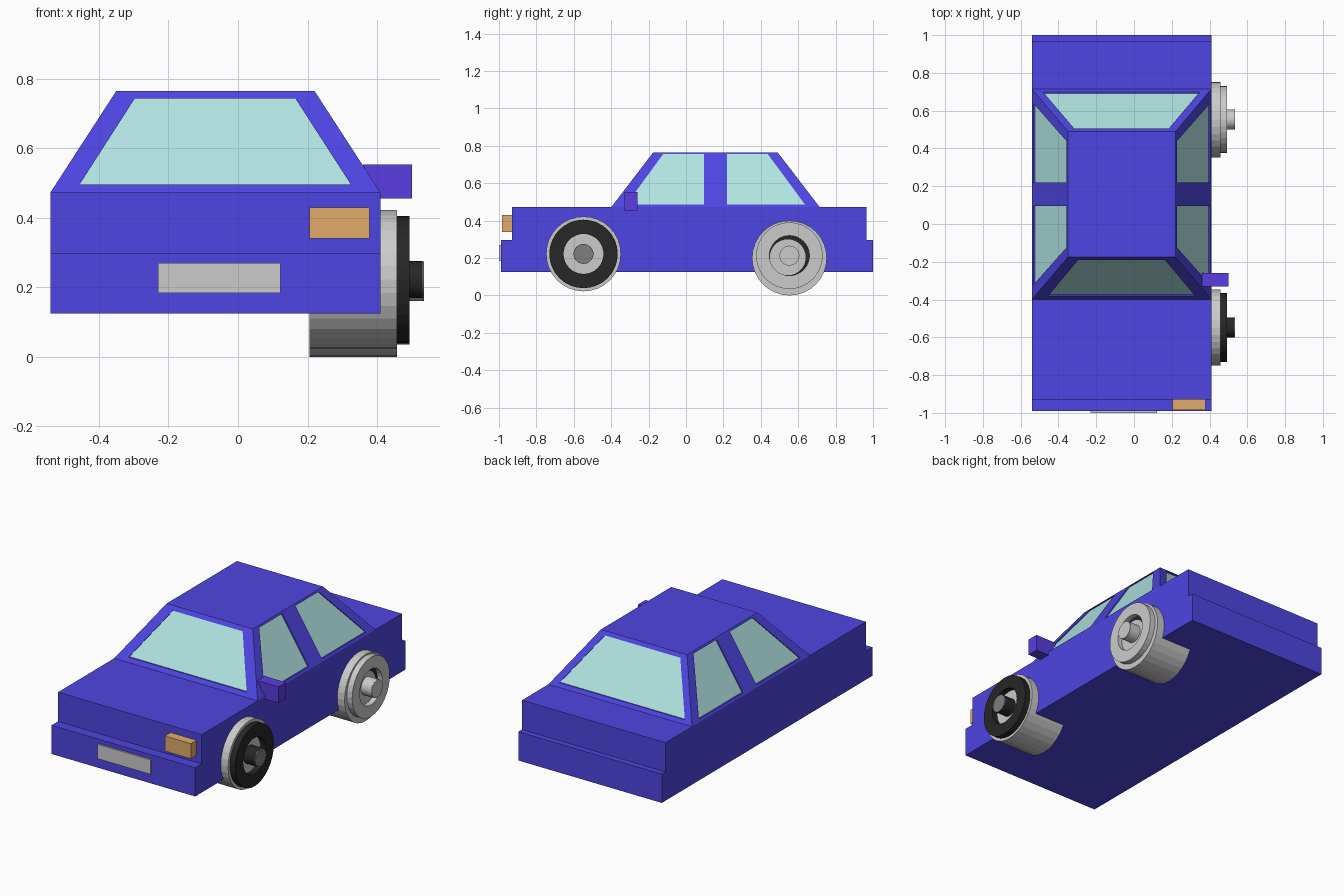
import bpy, bmesh, math
from mathutils import Matrix

if "Cube" in bpy.data.objects:
    bpy.data.objects.remove(bpy.data.objects["Cube"])

X0, X1 = -0.54, 0.41          # body sides
ZB, ZT = 0.472, 0.765         # cabin base and roof heights


def material(name, rgb):
    m = bpy.data.materials.new(name)
    m.diffuse_color = (*rgb, 1)
    m.use_nodes = True
    m.node_tree.nodes["Principled BSDF"].inputs["Base Color"].default_value = m.diffuse_color
    return m


BLUE = material("blue_paint", (0.076, 0.06, 0.76))
GLASS = material("window_glass", (0.434, 0.775, 0.752))
AMBER = material("amber_lamp", (0.76, 0.41, 0.144))
PURPLE = material("mirror_paint", (0.102, 0.047, 0.76))
BLACK = material("black_rubber", (0.02, 0.02, 0.02))
DARK = material("dark_grey", (0.21, 0.21, 0.21))


def finish(name, bm, mat=None):
    bmesh.ops.recalc_face_normals(bm, faces=bm.faces)
    me = bpy.data.meshes.new(name)
    bm.to_mesh(me)
    bm.free()
    ob = bpy.data.objects.new(name, me)
    bpy.context.collection.objects.link(ob)
    if mat:
        me.materials.append(mat)
    return ob


def loft(bm, a, b):
    """Closed solid between two matching outlines."""
    va, vb = [bm.verts.new(p) for p in a], [bm.verts.new(p) for p in b]
    n = len(a)
    bm.faces.new(va)
    bm.faces.new(vb)
    for i in range(n):
        j = (i + 1) % n
        bm.faces.new((va[i], va[j], vb[j], vb[i]))


def rect(x0, x1, y0, y1, z):
    return [(x0, y0, z), (x1, y0, z), (x1, y1, z), (x0, y1, z)]


def box(name, x0, x1, y0, y1, z0, z1, mat=None):
    bm = bmesh.new()
    loft(bm, rect(x0, x1, y0, y1, z0), rect(x0, x1, y0, y1, z1))
    return finish(name, bm, mat)


# Body: stepped side profile swept across the width
profile = [(-0.99, 0.125), (1.0, 0.125), (1.0, 0.297), (0.965, 0.297),
           (0.965, ZB), (-0.93, ZB), (-0.93, 0.297), (-0.99, 0.297)]
bm = bmesh.new()
loft(bm, [(X0, y, z) for y, z in profile], [(X1, y, z) for y, z in profile])
finish("body", bm, BLUE)

# Cabin: tapered block
bm = bmesh.new()
loft(bm, rect(X0, X1, -0.40, 0.715, ZB), rect(-0.35, 0.22, -0.175, 0.49, ZT))
cabin = finish("cabin", bm, BLUE)

# Window outlines on each sloping side
SIDES = {"front": (-0.40, -0.175), "back": (0.715, 0.49),
         "left": (X0, -0.35), "right": (X1, 0.22)}


def on_side(side, u, z, out):
    """Point on a sloping cabin side, pushed outward by out."""
    base, top = SIDES[side]
    v = base + (top - base) * (z - ZB) / (ZT - ZB)
    v += out if base > top else -out
    return (u, v, z) if side in ("front", "back") else (v, u, z)


front_side = [(-0.32, 0.485), (0.095, 0.485), (0.095, 0.755), (-0.123, 0.755)]
rear_side = [(0.22, 0.485), (0.637, 0.485), (0.438, 0.755), (0.22, 0.755)]
windows = [
    ("windscreen", "front", [(-0.456, 0.495), (0.325, 0.495), (0.165, 0.743), (-0.297, 0.743)]),
    ("rear_window", "back", [(-0.482, 0.492), (0.348, 0.492), (0.184, 0.745), (-0.316, 0.745)]),
]
for side in ("left", "right"):
    windows += [(side + "_front_window", side, front_side),
                (side + "_rear_window", side, rear_side)]

# Recessed openings cut in one go, then glass set into them
DEPTH = 0.012
bm = bmesh.new()
for _, side, pts in windows:
    loft(bm, [on_side(side, u, z, -DEPTH) for u, z in pts],
         [on_side(side, u, z, 0.03) for u, z in pts])
cutter = finish("window_cutter", bm)
cutter.hide_render = True
mod = cabin.modifiers.new("openings", "BOOLEAN")
mod.operation, mod.solver, mod.object = "DIFFERENCE", "EXACT", cutter
bpy.context.view_layer.objects.active = cabin
bpy.ops.object.modifier_apply(modifier=mod.name)
bpy.data.objects.remove(cutter)

for name, side, pts in windows:
    bm = bmesh.new()
    loft(bm, [on_side(side, u, z, -DEPTH - 0.005) for u, z in pts],
         [on_side(side, u, z, -DEPTH + 0.004) for u, z in pts])
    finish(name, bm, GLASS)

# Lamp, number plate panel and door mirror
box("headlight", 0.205, 0.378, -0.985, -0.925, 0.34, 0.43, AMBER)
box("plate_panel", -0.23, 0.122, -1.0, -0.985, 0.184, 0.27)
box("door_mirror", 0.36, 0.50, -0.33, -0.26, 0.455, 0.553, PURPLE)


def lathe(name, y, z, outline, mat=None, closed=False):
    """Turn an (x, radius) outline about an axle along x."""
    bm = bmesh.new()
    vs = [bm.verts.new((x, 0, r)) for x, r in outline]
    edges = [bm.edges.new(p) for p in zip(vs, vs[1:])]
    if closed:
        edges.append(bm.edges.new((vs[-1], vs[0])))
    bmesh.ops.spin(bm, geom=vs + edges, cent=(0, 0, 0), axis=(1, 0, 0),
                   angle=math.tau, steps=32)
    bmesh.ops.remove_doubles(bm, verts=bm.verts, dist=1e-4)
    bmesh.ops.transform(bm, matrix=Matrix.Translation((0, y, z)), verts=bm.verts)
    return finish(name, bm, mat)


def disc(name, y, z, x0, x1, r, mat=None):
    return lathe(name, y, z, [(x0, 0), (x0, r), (x1, r), (x1, 0)], mat)


# Wheels: drum, raised ring and hub
for name, y, z, ring_z, ring_r, mat, cap in (
        ("front", -0.548, 0.222, 0.222, 0.183, BLACK, DARK),
        ("rear", 0.553, 0.20, 0.213, 0.178, None, None)):
    disc(name + "_wheel", y, z, 0.206, 0.458, 0.20)
    lathe(name + "_wheel_ring", y, ring_z,
          [(0.45, 0.107), (0.45, ring_r), (0.493, ring_r), (0.493, 0.107)], mat, True)
    disc(name + "_hub", y, ring_z, 0.45, 0.53, 0.053, mat)
    disc(name + "_hub_cap", y, ring_z, 0.528, 0.535, 0.052, cap)

# Dark gap showing beside the rear wheel's inner plate
disc("rear_wheel_gap", 0.553, 0.213, 0.45, 0.461, 0.107, BLACK)
disc("rear_wheel_plate", 0.544, 0.204, 0.45, 0.464, 0.096)
